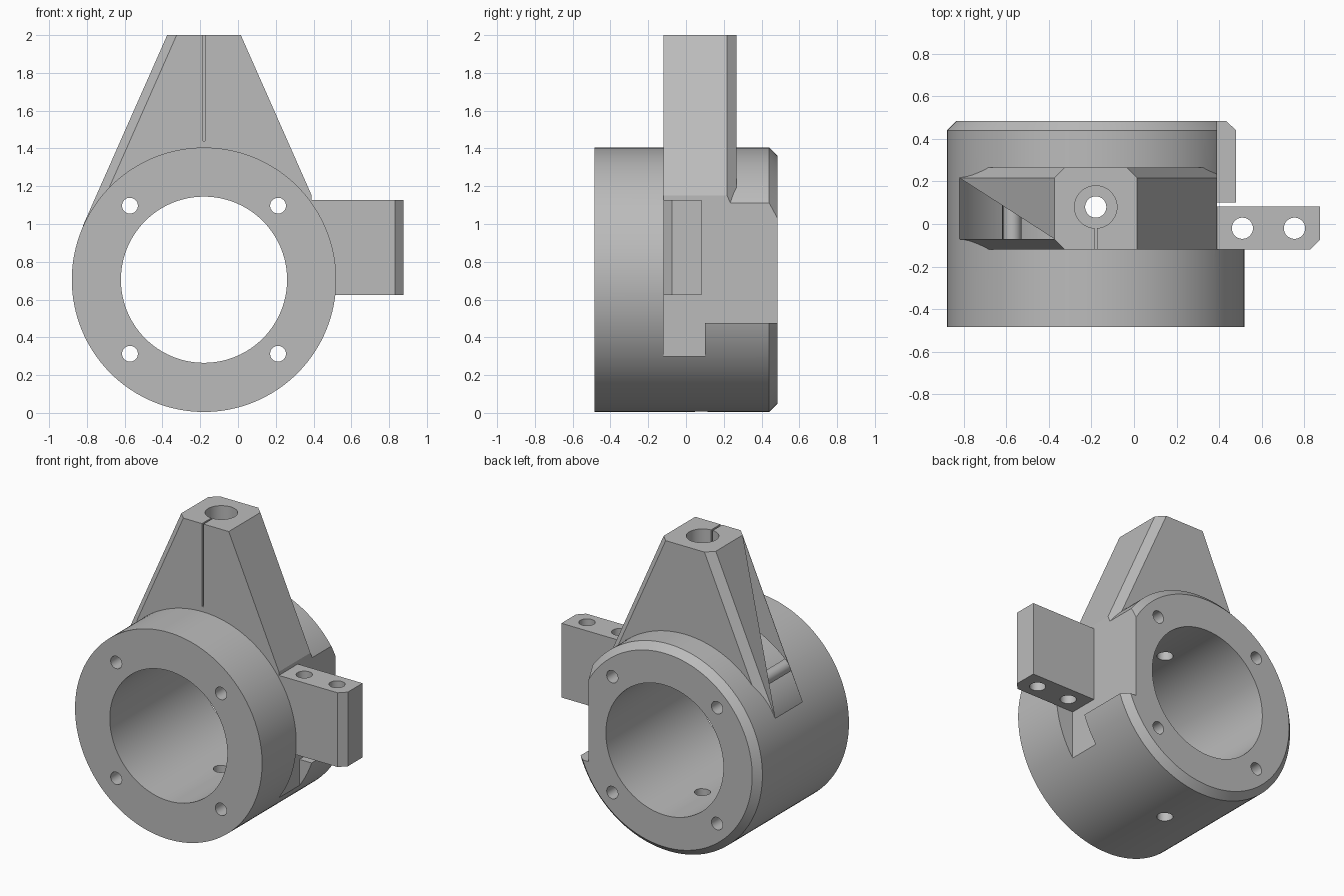
import bpy, bmesh
from math import sin, cos, pi
from mathutils import Vector

if "Cube" in bpy.data.objects:
    bpy.data.objects.remove(bpy.data.objects["Cube"])

grey = bpy.data.materials.new("machined_grey")
grey.use_nodes = True
grey.diffuse_color = (0.5, 0.5, 0.5, 1)
grey.node_tree.nodes["Principled BSDF"].inputs["Base Color"].default_value = (0.5, 0.5, 0.5, 1)

CX, CZ = -0.18, 0.705      # ring axis, running along y
HOLE_Y = 0.08              # vertical bore
FLAT_X = 0.39              # side flat that carries the lug
FRONT = -0.12              # front plane of tower, flat and lug


def loft(name, loops):
    """Closed solid through matching loops of points."""
    bm = bmesh.new()
    rows = [[bm.verts.new(p) for p in loop] for loop in loops]
    n = len(rows[0])
    for a, b in zip(rows, rows[1:]):
        for i in range(n):
            j = (i + 1) % n
            bm.faces.new((a[i], a[j], b[j], b[i]))
    bm.faces.new(rows[0])
    bm.faces.new(rows[-1])
    bmesh.ops.recalc_face_normals(bm, faces=bm.faces)
    mesh = bpy.data.meshes.new(name)
    bm.to_mesh(mesh)
    bm.free()
    mesh.materials.append(grey)
    ob = bpy.data.objects.new(name, mesh)
    bpy.context.collection.objects.link(ob)
    return ob


def rod_y(name, x, z, stations, seg=32):
    """Round solid along y; stations are (y, radius)."""
    return loft(name, [[(x + r * cos(2 * pi * i / seg), y, z + r * sin(2 * pi * i / seg))
                        for i in range(seg)] for y, r in stations])


def rod_z(name, x, y, r, z0, z1, seg=32):
    return loft(name, [[(x + r * cos(2 * pi * i / seg), y + r * sin(2 * pi * i / seg), z)
                        for i in range(seg)] for z in (z0, z1)])


def prism_z(name, outline, z0, z1):
    return loft(name, [[(x, y, z) for x, y in outline] for z in (z0, z1)])


def box(name, x0, x1, y0, y1, z0, z1):
    return prism_z(name, [(x0, y0), (x1, y0), (x1, y1), (x0, y1)], z0, z1)


def combine(target, tool, operation):
    mod = target.modifiers.new("boolean", 'BOOLEAN')
    mod.operation = operation
    mod.solver = 'EXACT'
    mod.object = tool
    bpy.context.view_layer.update()
    deps = bpy.context.evaluated_depsgraph_get()
    mesh = bpy.data.meshes.new_from_object(target.evaluated_get(deps))
    target.modifiers.clear()
    target.data = mesh
    bpy.data.objects.remove(tool)


# Ring with a chamfered back rim
body = rod_y("clamp_ring_bracket", CX, CZ, [(-0.485, 0.7), (0.44, 0.7), (0.485, 0.655)], 128)

# Tapered tower, chamfered on three of its four upright corners
SLOPE, TOP, BASE, CH = 0.442, 2.0, 0.99, 0.05


def tower_loop(z):
    grow = SLOPE * (TOP - z)
    x0, x1, y1 = -0.375 - grow, 0.015 + grow, 0.267
    return [(x, y, z) for x, y in ((x0 + CH, FRONT), (x1, FRONT), (x1, y1 - CH), (x1 - CH, y1),
                                   (x0 + CH, y1), (x0, y1 - CH), (x0, FRONT + CH))]


combine(body, loft("tower", [tower_loop(BASE), tower_loop(TOP)]), 'UNION')

# Main bore and side flat with its step
combine(body, rod_y("main_bore", CX, CZ, [(-0.6, 0.44), (0.6, 0.44)], 96), 'DIFFERENCE')
combine(body, box("flat_cut", FLAT_X, 1, FRONT, 0.1, -0.1, 1.6), 'DIFFERENCE')
combine(body, box("step_cut", FLAT_X, 1, 0.09, 0.6, 0.475, 1.6), 'DIFFERENCE')

# Bolt holes through the ring
for sx in (-1, 1):
    for sz in (-1, 1):
        combine(body, rod_y("bolt_hole", CX + sx * 0.392, CZ + sz * 0.392,
                            [(-0.6, 0.042), (0.6, 0.042)]), 'DIFFERENCE')

# Vertical stepped bore and clamping slot
combine(body, rod_z("through_bore", CX, HOLE_Y, 0.05, -0.1, 2.1), 'DIFFERENCE')
combine(body, rod_z("counterbore", CX, HOLE_Y, 0.1, 1.44, 2.1, 48), 'DIFFERENCE')
combine(body, box("slot", CX - 0.006, CX + 0.006, -0.2, 0.02, 1.44, 2.1), 'DIFFERENCE')

# Side lug with a chamfered corner and two holes
lug = prism_z("side_lug", [(0.37, FRONT), (0.83, FRONT), (0.875, FRONT + 0.045),
                           (0.875, 0.082), (0.37, 0.082)], 0.625, 1.127)
for x in (0.51, 0.755):
    combine(lug, rod_z("lug_hole", x, -0.02, 0.05, 0.5, 1.3), 'DIFFERENCE')
combine(body, lug, 'UNION')

# Open lower triangle in the right slope of the tower
bm = bmesh.new()
bm.from_mesh(body.data)
normal = Vector((-1, 0, SLOPE)).normalized()
slope = max((f for f in bm.faces if f.normal.dot(normal) > 0.999), key=lambda f: f.calc_area())
low, high = tower_loop(BASE), tower_loop(TOP)


def corner(point):
    return min(slope.verts, key=lambda v: (v.co - Vector(point)).length)


back_low, front_low, front_high = corner(low[5]), corner(low[6]), corner(high[6])
new_face, _ = bmesh.utils.face_split(slope, back_low, front_high)
opening = new_face if front_low in new_face.verts else slope
bmesh.ops.delete(bm, geom=[opening], context='FACES_ONLY')
bm.to_mesh(body.data)
bm.free()

bpy.ops.object.select_all(action='DESELECT')
body.select_set(True)
bpy.context.view_layer.objects.active = body
bpy.ops.object.shade_smooth_by_angle(angle=pi / 9)
